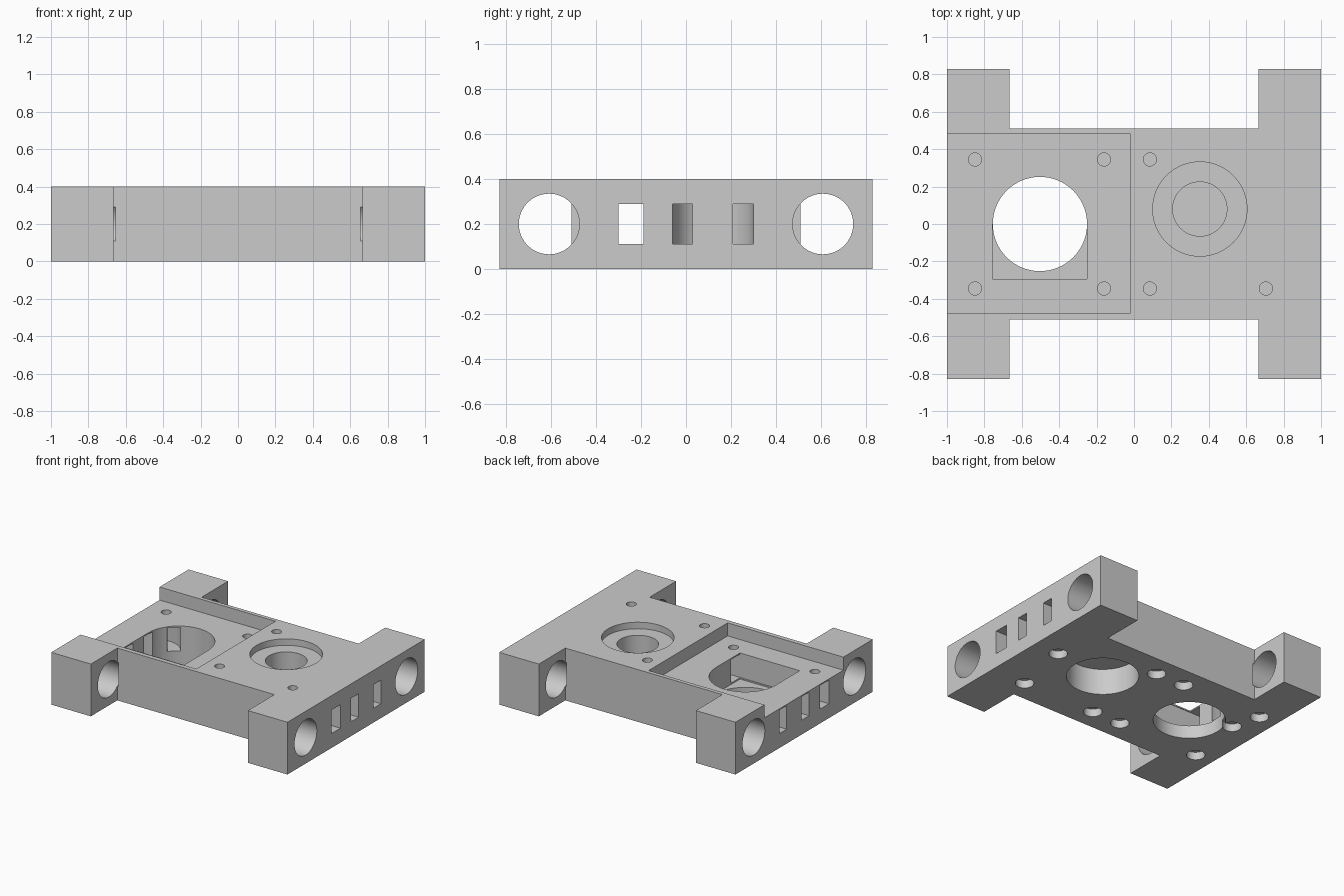
import bpy, bmesh
from math import pi, sin, cos
from mathutils import Matrix

cube = bpy.data.objects.get("Cube")
if cube:
    bpy.data.objects.remove(cube)

H = 0.4           # plate thickness
RECESS_Z = 0.3    # floor of the shallow top recess

grey = bpy.data.materials.new("plain grey")
grey.use_nodes = True
grey.diffuse_color = (0.6, 0.6, 0.6, 1)
grey.node_tree.nodes["Principled BSDF"].inputs["Base Color"].default_value = (0.6, 0.6, 0.6, 1)


def prism(name, points, z0, z1, turn=None):
    """Extrude an outline from z0 to z1, optionally turned afterwards."""
    bm = bmesh.new()
    face = bm.faces.new([bm.verts.new((x, y, z0)) for x, y in points])
    top = bmesh.ops.extrude_face_region(bm, geom=[face])["geom"]
    bmesh.ops.translate(bm, vec=(0, 0, z1 - z0),
                        verts=[v for v in top if isinstance(v, bmesh.types.BMVert)])
    bmesh.ops.recalc_face_normals(bm, faces=bm.faces)
    if turn:
        bm.transform(turn)
    mesh = bpy.data.meshes.new(name)
    bm.to_mesh(mesh)
    bm.free()
    mesh.materials.append(grey)
    obj = bpy.data.objects.new(name, mesh)
    bpy.context.collection.objects.link(obj)
    return obj


def arc(cx, cy, r, a0, a1, n):
    return [(cx + r * cos(a0 + (a1 - a0) * i / n), cy + r * sin(a0 + (a1 - a0) * i / n))
            for i in range(n + 1)]


cutters = []


def cut_box(name, x0, x1, y0, y1, z0, z1):
    cutters.append(prism(name, [(x0, y0), (x1, y0), (x1, y1), (x0, y1)], z0, z1))


def cut_round(name, x, y, r, z0, z1, n=64, turn=None):
    cutters.append(prism(name, arc(x, y, r, 0, 2 * pi, n)[:-1], z0, z1, turn))


# H-shaped plate with four corner legs
quarter = [(1, 0.83), (0.665, 0.83), (0.665, 0.51)]
outline = (quarter + [(-x, y) for x, y in reversed(quarter)]
           + [(-x, -y) for x, y in quarter] + [(x, -y) for x, y in reversed(quarter)])
plate = prism("carriage_plate", outline, 0, H)

# shallow recess open to the end, with a round opening and a squared pocket
cut_box("recess", -1.1, -0.02, -0.475, 0.48, RECESS_Z, H + 0.1)
cut_round("round_opening", -0.503, 0, 0.252, -0.1, H + 0.1)
cut_box("square_pocket", -0.756, -0.25, -0.295, 0, 0.1, H + 0.1)

# stepped round seat above, wide pocket below, thin web between
cut_round("seat_rim", 0.352, 0.08, 0.252, 0.35, H + 0.1)
cut_round("seat_bore", 0.352, 0.08, 0.145, 0.21, H)
cut_round("under_pocket", 0.352, 0.08, 0.252, -0.1, 0.2)

# screw holes with wider head sockets underneath
for x, y in [(-0.85, 0.345), (-0.85, -0.345), (-0.16, 0.345), (-0.16, -0.345),
             (0.085, 0.345), (0.085, -0.345), (0.705, -0.345)]:
    cut_round("screw_hole", x, y, 0.035, 0.07, H + 0.1, 32)
    cut_round("screw_socket", x, y, 0.065, -0.1, 0.06, 32)

# straight belt slot running the full length
cut_box("belt_slot", -1.1, 1.1, -0.3, -0.19, 0.11, 0.29)

for s in (1, -1):
    # belt loop channel around a post, with its screw socket
    cx, cy = 0.79, 0.12
    loop = ([(1.1, cy - 0.18)] + arc(cx, cy, 0.18, -pi / 2, -3 * pi / 2, 32)
            + [(1.1, cy + 0.18), (1.1, cy + 0.09)]
            + arc(cx, cy, 0.09, -3 * pi / 2, -pi / 2, 32) + [(1.1, cy - 0.09)])
    cutters.append(prism("belt_loop", [(s * x, y) for x, y in loop], 0.11, 0.29))
    cut_round("post_socket", s * cx, cy, 0.065, -0.1, 0.06, 32)
    # rod bores through the legs, biting slightly into the plate
    for y in (0.61, -0.61):
        turn = Matrix.Translation((0, y, 0.2)) @ Matrix.Rotation(s * pi / 2, 4, 'Y')
        cut_round("rod_bore", 0, 0, 0.135, 0.655, 1.1, 64, turn)

# carve every cutter out of the plate, then drop the cutters
for c in cutters:
    c.hide_render = True
    mod = plate.modifiers.new(c.name, 'BOOLEAN')
    mod.operation = 'DIFFERENCE'
    mod.solver = 'EXACT'
    mod.object = c
deps = bpy.context.evaluated_depsgraph_get()
carved = bpy.data.meshes.new_from_object(plate.evaluated_get(deps))
plate.modifiers.clear()
plate.data = carved
for c in cutters:
    bpy.data.objects.remove(c)

# smooth bores, crisp edges
bpy.ops.object.select_all(action='DESELECT')
plate.select_set(True)
bpy.context.view_layer.objects.active = plate
bpy.ops.object.shade_smooth_by_angle(angle=pi / 6)
